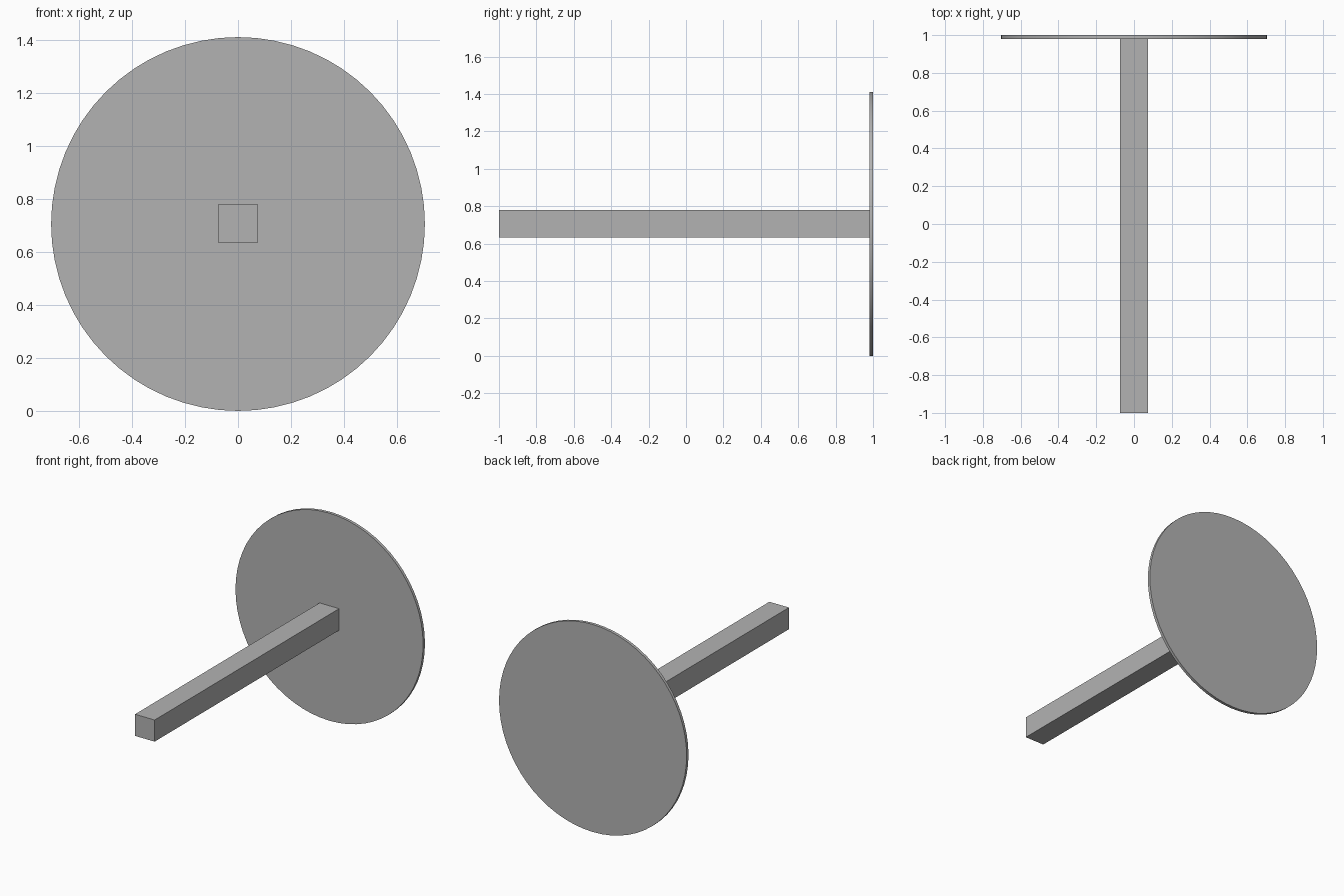
import bpy
import math

cube = bpy.data.objects.get("Cube")
if cube:
    bpy.data.objects.remove(cube, do_unlink=True)

# Plain grey shared by both parts
grey = bpy.data.materials.new("plain grey")
grey.use_nodes = True
colour = (0.45, 0.45, 0.45, 1)
grey.diffuse_color = colour
grey.node_tree.nodes["Principled BSDF"].inputs["Base Color"].default_value = colour

RADIUS = 0.705
THICKNESS = 0.02
BAR_WIDTH = 0.147


def finish(name):
    obj = bpy.context.object
    obj.name = name
    obj.data.materials.append(grey)
    bpy.ops.object.transform_apply(location=False, rotation=True, scale=True)
    return obj


# Thin round plate standing upright at the back
bpy.ops.mesh.primitive_cylinder_add(
    vertices=64, radius=RADIUS, depth=THICKNESS,
    location=(0, 1 - THICKNESS / 2, RADIUS), rotation=(math.pi / 2, 0, 0))
finish("round_plate")
bpy.ops.object.shade_smooth_by_angle(angle=math.radians(30))

# Square bar reaching forward from the middle of the plate
length = 2 - THICKNESS
bpy.ops.mesh.primitive_cube_add(size=1, location=(0, -THICKNESS / 2, RADIUS + 0.002))
bpy.context.object.scale = (BAR_WIDTH, length, BAR_WIDTH)
finish("square_bar")
